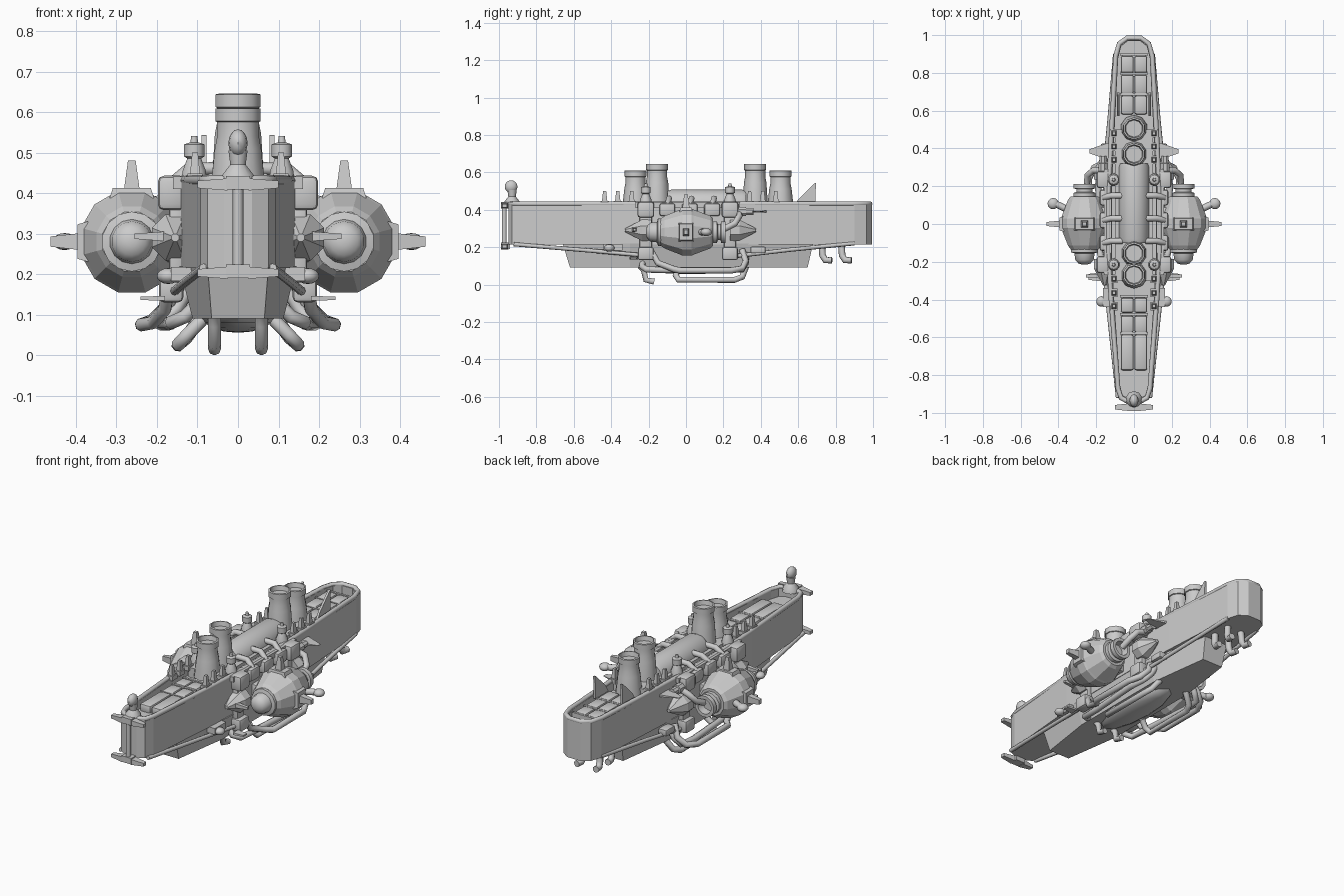
import bpy, bmesh
from math import pi, sin, cos
from mathutils import Vector, Matrix

if "Cube" in bpy.data.objects:
    bpy.data.objects.remove(bpy.data.objects["Cube"])


def finish(bm, name, smooth=False):
    bmesh.ops.recalc_face_normals(bm, faces=bm.faces)
    me = bpy.data.meshes.new(name)
    bm.to_mesh(me)
    bm.free()
    ob = bpy.data.objects.new(name, me)
    bpy.context.collection.objects.link(ob)
    if smooth:
        bpy.ops.object.select_all(action='DESELECT')
        ob.select_set(True)
        bpy.context.view_layer.objects.active = ob
        bpy.ops.object.shade_smooth_by_angle(angle=0.7)
    return ob


def loft(name, rings, smooth=False, caps=True):
    bm = bmesh.new()
    vs = [[bm.verts.new(p) for p in r] for r in rings]
    n = len(rings[0])
    for a, b in zip(vs, vs[1:]):
        for i in range(n):
            bm.faces.new((a[i], a[(i + 1) % n], b[(i + 1) % n], b[i]))
    if caps:
        bm.faces.new(vs[0])
        bm.faces.new(vs[-1])
    return finish(bm, name, smooth)


def lathe(name, c, axis, prof, n=10, smooth=True):
    """prof = (distance along axis, radius) pairs"""
    q = Vector((0, 0, 1)).rotation_difference(Vector(axis))
    return loft(name, [[Vector(c) + q @ Vector((r * cos(2 * pi * (i + .5) / n),
                r * sin(2 * pi * (i + .5) / n), d)) for i in range(n)] for d, r in prof], smooth)


def box(name, c, size, taper=1, axis='Z', bevel=0):
    """box whose far end along axis is scaled by taper"""
    bm = bmesh.new()
    bmesh.ops.create_cube(bm, size=1)
    ax = 'XYZ'.index(axis[-1])
    sg = -1 if axis[0] == '-' else 1
    for v in bm.verts:
        far = v.co[ax] * sg > 0
        for k in range(3):
            v.co[k] *= size[k] * (taper if far and k != ax else 1)
        v.co += Vector(c)
    if bevel:
        bmesh.ops.bevel(bm, geom=bm.edges[:], offset=bevel, segments=2, profile=.5, affect='EDGES')
    return finish(bm, name, bool(bevel))


def ball(name, c, r, scale=(1, 1, 1)):
    bm = bmesh.new()
    bmesh.ops.create_uvsphere(bm, u_segments=12, v_segments=8, radius=r,
                              matrix=Matrix.Translation(c) @ Matrix.Diagonal((*scale, 1)))
    return finish(bm, name, True)


def pipe(name, pts, r, closed=False):
    cu = bpy.data.curves.new(name, 'CURVE')
    cu.dimensions = '3D'
    cu.bevel_depth, cu.bevel_resolution, cu.use_fill_caps = r, 2, True
    sp = cu.splines.new('POLY')
    sp.points.add(len(pts) - 1)
    for p, co in zip(sp.points, pts):
        p.co = (*co, 1)
    sp.use_cyclic_u = closed
    ob = bpy.data.objects.new(name, cu)
    bpy.context.collection.objects.link(ob)


def ring(half, z, k=1.0):
    full = half + [(-x, y) for x, y in reversed(half)]
    return [(x * k, y * (1 - (1 - k) * .13), z) for x, y in full]


# main hull: long tapered tub with an open top
half = [(.035, -.95), (.075, -.93), (.092, -.88), (.132, -.4), (.147, -.15), (.147, .15),
        (.132, .45), (.105, .9), (.085, .965), (.04, .995)]
loft('hull', [ring(half, .22), ring(half, .435), ring(half, .435, .8), ring(half, .39, .8)])
pipe('hull_rim', ring(half, .436, .92), .013, True)

# lower hull and rounded belly
top = [(.075, -.66), (.145, -.3), (.145, .3), (.075, .68)]
bot = [(.065, -.62), (.112, -.3), (.112, .3), (.065, .65)]
loft('lower_hull', [ring(bot, .095), ring(top, .225)])
ball('belly', (0, .02, .1), 1, (.09, .28, .04))

# deck pads, two columns fore and aft
for y, l in ((.845, .09), (.74, .10), (.63, .10), (-.43, .08), (-.53, .09), (-.68, .19)):
    for s in (-1, 1):
        box('deck_pad', (s * .036, y, .405), (.068, l, .05), bevel=.012)
    box('deck_rib', (0, y + l / 2 + .007, .405), (.15, .012, .045))

# central boiler and its saddles
lathe('boiler', (0, -.1, .43), (0, 1, 0), [(0, .075), (.02, .082), (.4, .082), (.42, .075)], 14)
box('boiler_base', (0, .1, .415), (.2, .8, .06))

# four funnels
for y, h in ((-.27, .615), (-.155, .65), (.37, .65), (.505, .615)):
    lathe('funnel', (0, y, 0), (0, 0, 1), [(.41, .072), (.46, .066), (h - .1, .06), (h - .07, .054),
          (h - .035, .054), (h - .033, .059), (h - .002, .059), (h, .05), (h - .025, .045)], 10)

# bow figurehead, mast and cross blades
lathe('figure_body', (0, -.93, .43), (0, 0, 1), [(0, .045), (.02, .04), (.045, .02), (.08, .025)], 10)
ball('figure_head', (0, -.935, .528), .034, (.7, 1, 1))
pipe('bow_rod', [(0, -.972, .2), (0, -.972, .44)], .013)
for z in (.43, .212):
    box('blade_hub', (0, -.965, z), (.06, .05, .034))
    for s in (-1, 1):
        box('bow_blade', (s * .063, -.97, z - .004), (.075, .04, .03), .6, 'X' if s > 0 else '-X')

for s in (-1, 1):
    def P(*p):
        return (s * p[0], p[1], p[2])
    out = 'X' if s > 0 else '-X'

    # faceted engine barrel with nose dome and rear flange
    lathe('engine', P(.262, 0, .285), (0, 1, 0), [(-.135, .075), (-.115, .09), (-.03, .125), (-.02, .13),
          (.03, .13), (.04, .125), (.13, .09), (.145, .075)], 12, False)
    lathe('engine_nose_ring', P(.262, 0, .285), (0, -1, 0), [(.12, .06), (.13, .074), (.15, .074),
          (.155, .055), (.19, .05), (.208, .034), (.215, .012)], 14)
    lathe('engine_tail', P(.262, 0, .285), (0, 1, 0), [(.13, .06), (.165, .06), (.17, .045), (.185, .045),
          (.188, .06), (.212, .06), (.212, .042), (.17, .038)], 12)
    lathe('engine_arm', P(.13, 0, .285), (s, 0, 0), [(0, .06), (.04, .06), (.045, .05), (.09, .05)], 10)
    box('engine_arm_block', P(.165, 0, .285), (.045, .18, .1), bevel=.01)
    # fin plates and spikes on the engine
    box('engine_top_plate', P(.262, 0, .405), (.11, .07, .025), .85)
    box('engine_top_fin', P(.262, 0, .45), (.038, .038, .07), .5)
    box('engine_side_plate', P(.383, 0, .285), (.025, .08, .1), .85, out)
    box('engine_side_fin', P(.425, 0, .285), (.075, .036, .042), .6, out)
    pipe('engine_lever', [P(.36, .08, .285), P(.40, .1, .285), P(.425, .108, .285)], .018)
    ball('lever_knob', P(.428, .108, .285), .03, (1, 1, .7))

    # side housings, straps and top knobs
    for y in (-.215, .235):
        box('side_strap', P(.153, y, .29), (.035, .065, .3), bevel=.008)
        box('upper_housing', P(.163, y, .405), (.07, .09, .085), bevel=.015)
        box('lower_housing', P(.165, y, .17), (.06, .085, .07), bevel=.012)
        lathe('knob_post', P(.108, y, .42), (0, 0, 1), [(0, .035), (.04, .03), (.07, .018), (.075, .026),
              (.105, .026), (.11, .01), (.125, .008)], 10)
    for y in (.14, .02, -.1):
        box('side_block', P(.15, y, .405), (.065, .085, .07), bevel=.014)
        pipe('block_pipe', [P(.16, y, .43), P(.12, y + .01, .465), P(.06, y + .01, .465)], .016)
    box('gunwale_rail', P(.14, .01, .43), (.04, .56, .03))

    # pointed hubs fore and aft of the engine
    for y, d in ((-.215, -1), (.265, 1)):
        lathe('pointed_hub', P(.155, y, .295), (0, d, 0), [(-.03, .06), (.02, .062), (.11, .01)], 8, False)
    box('hub_spike', P(.21, -.275, .298), (.09, .028, .026), .5, out)
    pipe('exhaust_pipe', [P(.25, .2, .3), P(.245, .26, .33), P(.215, .285, .37), P(.15, .285, .39)], .017)
    lathe('side_barrel', P(.165, .26, .395), (0, 1, 0), [(0, .026), (.06, .026), (.062, .02), (.1, .02)], 8)
    box('side_wing', P(.185, .385, .395), (.1, .09, .012), .25, out)
    box('side_bracket', P(.15, .385, .19), (.05, .08, .035), bevel=.006)
    box('front_bracket', P(.14, -.39, .205), (.05, .1, .035))
    pipe('bracket_stub', [P(.13, -.41, .2), P(.17, -.41, .2)], .016)
    ball('bracket_ball', P(.172, -.41, .2), .028, (1, 1, .7))
    box('front_winglet', P(.21, -.28, .145), (.06, .045, .012), .7, out)

    # deck pegs beside the funnels
    for y in (.48, .41, .34, -.29, -.365, -.435):
        box('peg_base', P(.106, y, .44), (.036, .045, .025))
        box('deck_peg', P(.106, y, .475), (.026, .03, .06), .55)

    # rear deck fin
    f = [(.575, .42), (.69, .42), (.695, .548), (.685, .545), (.6, .46)]
    loft('tail_fin', [[P(.078, y, z) for y, z in f], [P(.09, y, z) for y, z in f]])

    # looping pipes and drain stubs under the hull
    pipe('loop_pipe', [P(.1, -.23, .13), P(.13, -.235, .1), P(.165, -.21, .085), P(.17, -.1, .082),
                       P(.19, .2, .082), P(.18, .3, .085), P(.15, .32, .12), P(.12, .32, .17)], .017)
    pipe('outer_loop_pipe', [P(.17, -.19, .19), P(.18, -.15, .12), P(.21, -.06, .085), P(.238, -.03, .08),
                             P(.238, .24, .08), P(.21, .3, .09), P(.17, .32, .13), P(.14, .3, .19)], .017)
    pipe('low_pipe', [P(.09, -.04, .09), P(.125, -.055, .055), P(.148, -.04, .03), P(.148, .26, .03),
                      P(.13, .3, .045), P(.09, .32, .1)], .017)
    pipe('drain_front', [P(.058, -.25, .11), P(.058, -.225, .08), P(.058, -.215, .03), P(.058, -.17, .02)], .016)
    for y in (.73, .835):
        pipe('drain_rear', [P(.045, y - .005, .23), P(.05, y, .16), P(.055, y + .015, .135),
                            P(.06, y + .05, .135)], .018)
    # long bracing struts
    pipe('front_strut', [P(.085, -.92, .22), P(.13, -.5, .185), P(.16, -.22, .16)], .011)
    pipe('rear_strut', [P(.1, .9, .225), P(.13, .55, .19), P(.16, .25, .155)], .011)

# settle the whole model on z = 0 and centre it lengthwise
bpy.context.view_layer.update()
dz = min((o.matrix_world @ Vector(c)).z for o in bpy.data.objects for c in o.bound_box)
for o in bpy.data.objects:
    o.location.z -= dz
